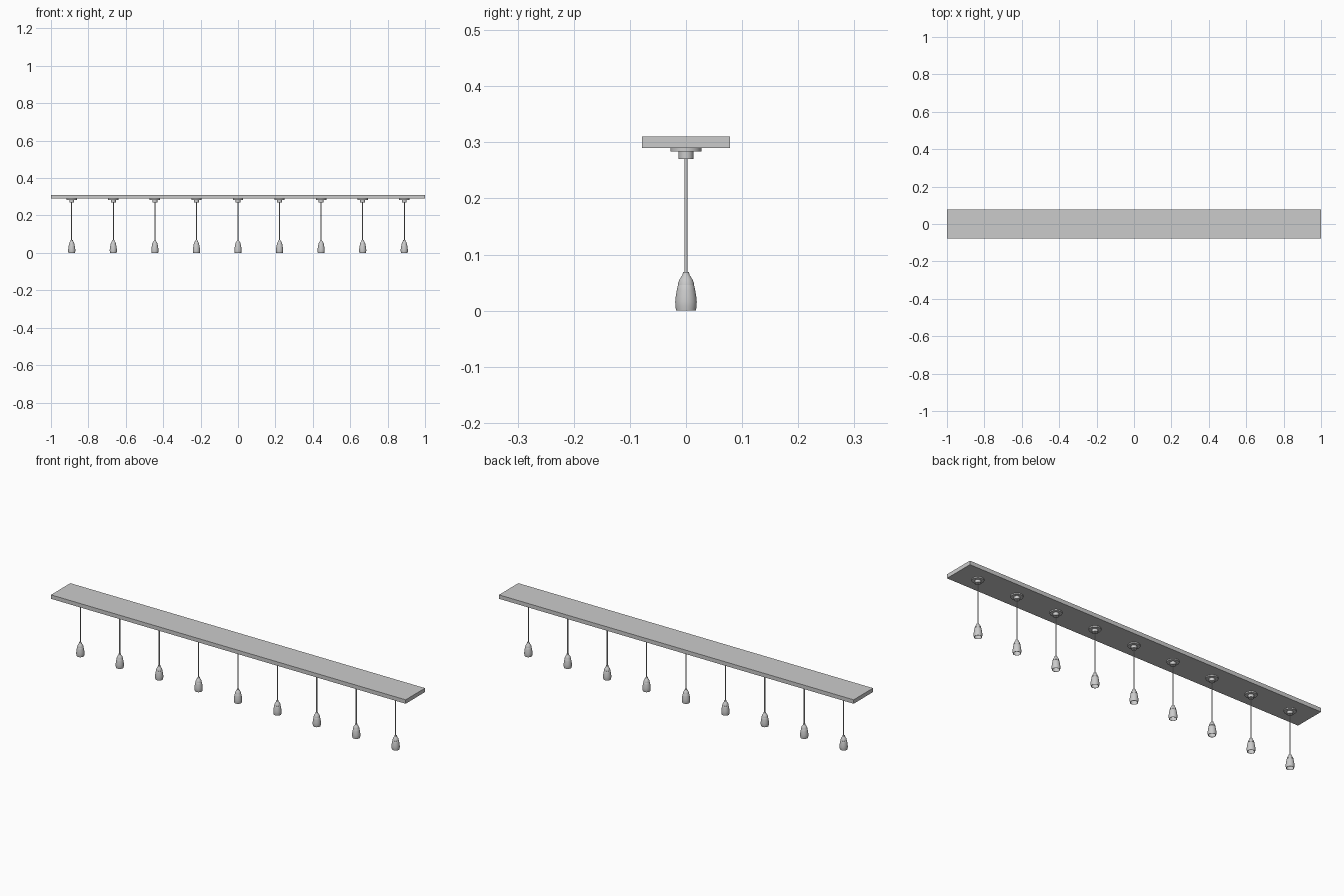
import bpy, bmesh, math

if "Cube" in bpy.data.objects:
    bpy.data.objects.remove(bpy.data.objects["Cube"])

COUNT, SPACING = 9, 2 / 9


def lathe_mesh(name, profile, steps=32):
    """Spin an (r, z) profile around z into a smooth mesh."""
    bm = bmesh.new()
    verts = [bm.verts.new((r, 0, z)) for r, z in profile]
    edges = [bm.edges.new(pair) for pair in zip(verts, verts[1:])]
    bmesh.ops.spin(bm, geom=verts + edges, cent=(0, 0, 0), axis=(0, 0, 1),
                   angle=math.tau, steps=steps, use_duplicate=False)
    bmesh.ops.remove_doubles(bm, verts=bm.verts, dist=1e-5)
    bmesh.ops.recalc_face_normals(bm, faces=bm.faces)
    mesh = bpy.data.meshes.new(name)
    bm.to_mesh(mesh)
    bm.free()
    return mesh


def place_row(name, mesh):
    """Repeat one part along the board, sharing its mesh."""
    for i in range(COUNT):
        ob = bpy.data.objects.new(f"{name}_{i + 1}", mesh)
        ob.location.x = (i - (COUNT - 1) / 2) * SPACING
        bpy.context.collection.objects.link(ob)
    bpy.ops.object.select_all(action='DESELECT')
    ob.select_set(True)
    bpy.context.view_layer.objects.active = ob
    bpy.ops.object.shade_smooth_by_angle(angle=math.radians(35))


# Ceiling board
bpy.ops.mesh.primitive_cube_add(size=1, location=(0, 0, 0.3))
board = bpy.context.object
board.name = "ceiling_board"
board.scale = (2, 0.156, 0.02)
bpy.ops.object.transform_apply(location=False, scale=True)

# Stepped mounting rose under the board
place_row("ceiling_rose", lathe_mesh("ceiling_rose", [
    (0, 0.29), (0.0277, 0.29), (0.0277, 0.284), (0.0133, 0.284),
    (0.0133, 0.27), (0, 0.27)]))

# Hanging cord
place_row("cord", lathe_mesh("cord", [
    (0, 0.272), (0.0027, 0.272), (0.0027, 0.066), (0, 0.066)], 16))

# Flared socket cap
place_row("socket_cap", lathe_mesh("socket_cap", [
    (0, 0.069), (0.0055, 0.069), (0.006, 0.064), (0.0085, 0.0605),
    (0.012, 0.055), (0.014, 0.0495), (0.0145, 0.046), (0.0135, 0.045),
    (0, 0.045)]))

# Hollow lamp shade: outer wall down, inner wall back up
place_row("lamp_shade", lathe_mesh("lamp_shade", [
    (0, 0.046), (0.0135, 0.046), (0.0148, 0.044), (0.0165, 0.036),
    (0.0182, 0.026), (0.0192, 0.016), (0.019, 0.008), (0.0177, 0),
    (0.0162, 0), (0.0175, 0.008), (0.0177, 0.016), (0.0167, 0.026),
    (0.015, 0.036), (0.0133, 0.043), (0, 0.043)]))
